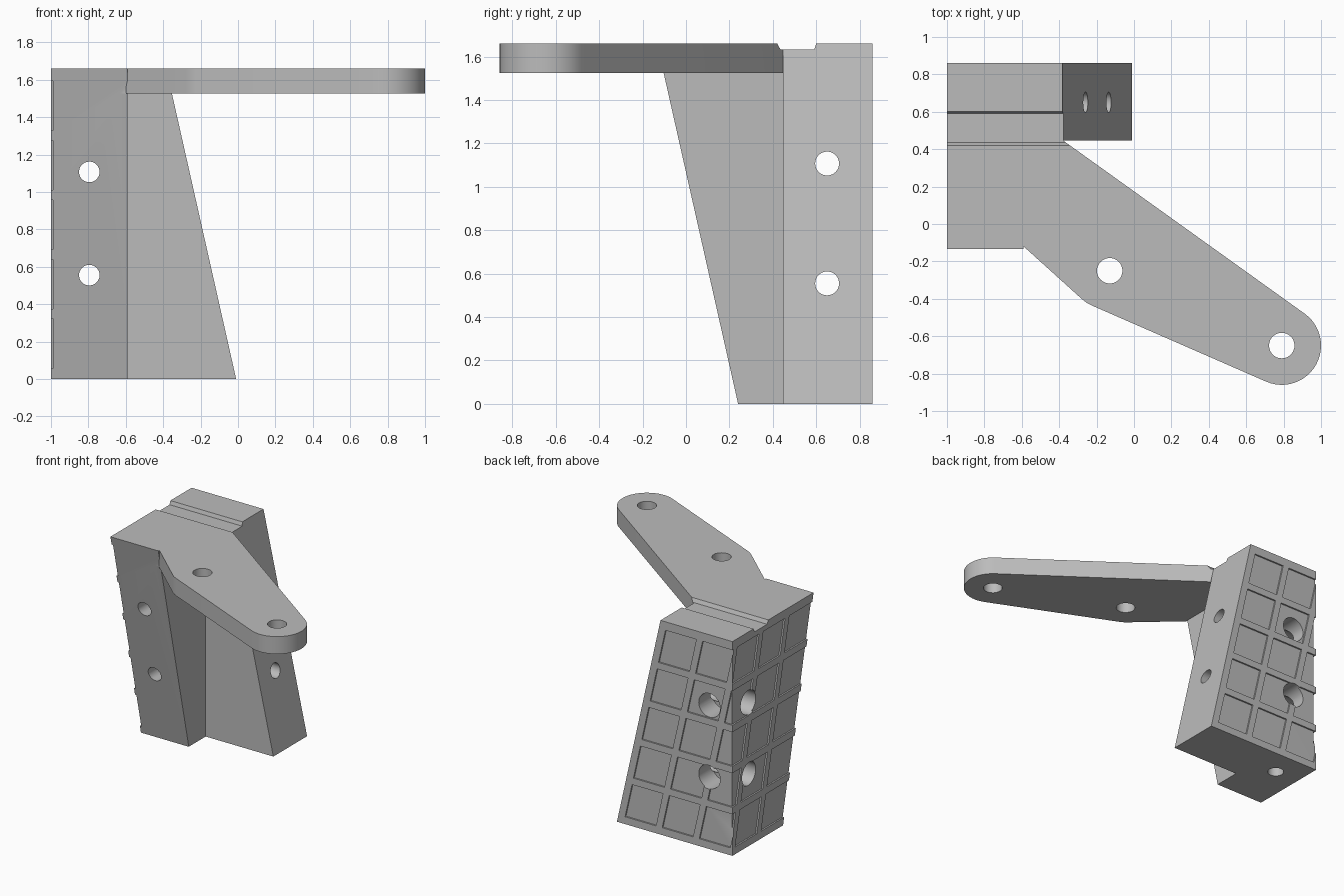
import bpy, bmesh, math
from mathutils import Matrix, Vector

cube = bpy.data.objects.get("Cube")
if cube:
    bpy.data.objects.remove(cube, do_unlink=True)

H = 1.66            # overall height
SLOPE = 0.225       # sideways lean of the tapered ends per unit of height
BACK, SIDE = 0.86, -1.0
HOLE_X, HOLE_Y = -0.795, 0.65
HOLE_ZS = (0.555, 1.107)

grey = bpy.data.materials.new("plain_grey")
grey.use_nodes = True
grey.diffuse_color = (0.5, 0.5, 0.5, 1)
grey.node_tree.nodes["Principled BSDF"].inputs["Base Color"].default_value = (0.5, 0.5, 0.5, 1)


def loft(bm, first, second):
    """Closed solid between two matching outlines."""
    a = [bm.verts.new(p) for p in first]
    b = [bm.verts.new(p) for p in second]
    bm.faces.new(a)
    bm.faces.new(b)
    for i in range(len(a)):
        j = (i + 1) % len(a)
        bm.faces.new((a[i], a[j], b[j], b[i]))


def cylinder(bm, start, end, radius):
    start, end = Vector(start), Vector(end)
    axis = end - start
    turn = axis.to_track_quat('Z', 'Y').to_matrix().to_4x4()
    bmesh.ops.create_cone(bm, cap_ends=True, segments=48, radius1=radius, radius2=radius,
                          depth=axis.length,
                          matrix=Matrix.Translation((start + end) / 2) @ turn)


def finish(bm, name):
    bmesh.ops.recalc_face_normals(bm, faces=bm.faces[:])
    mesh = bpy.data.meshes.new(name)
    bm.to_mesh(mesh)
    bm.free()
    mesh.materials.append(grey)
    obj = bpy.data.objects.new(name, mesh)
    bpy.context.collection.objects.link(obj)
    return obj


# L-shaped column whose two ends lean with height
def column_outline(z):
    end_x, end_y = -0.01 - SLOPE * z, 0.24 - SLOPE * z
    return [(SIDE, end_y, z), (-0.59, end_y, z), (-0.59, 0.447, z),
            (end_x, 0.447, z), (end_x, BACK, z), (SIDE, BACK, z)]


bm = bmesh.new()
loft(bm, column_outline(0), column_outline(H))
bracket = finish(bm, "bracket_body")

# Arm plate with a rounded tip
outline = [(-0.7, -0.09), (-0.6, -0.11), (-0.588, -0.122),
           (-0.28, -0.4), (-0.255, -0.42), (-0.225, -0.436)]
for i in range(25):
    a = math.radians(-113.5 + 167.5 * i / 24)
    outline.append((0.79 + 0.21 * math.cos(a), -0.65 + 0.21 * math.sin(a)))
outline += [(-0.38, 0.447), (-0.5, 0.535), (-0.7, 0.535)]
bm = bmesh.new()
loft(bm, [(x, y, 1.525) for x, y in outline], [(x, y, H) for x, y in outline])
arm = finish(bm, "arm_plate")

cutters = []

# Groove across the top
bm = bmesh.new()
groove = [(0.415, 1.67), (0.435, 1.632), (0.59, 1.632), (0.604, 1.67)]
loft(bm, [(-1.1, y, z) for y, z in groove], [(-0.2, y, z) for y, z in groove])
cutters.append(finish(bm, "groove_cutter"))

# Slanted grid of shallow cells wrapping around the back corner
PITCH, CELL, RIM, DEPTH = 0.318, 0.265, 0.057, 0.012


def back_point(u, z, d):
    return (-0.01 - SLOPE * z - u, BACK + d, z)


def side_point(u, z, d):
    return (SIDE - d, BACK - (u - 0.99 + SLOPE * z), z)


for name, place in (("back_cells", back_point), ("side_cells", side_point)):
    bm = bmesh.new()
    for col in range(5):
        u0 = RIM + col * PITCH
        u1 = u0 + CELL + (0.1 if col == 4 else 0)   # last column runs off the edge
        for row in range(5):
            z0 = RIM + row * PITCH
            z1 = z0 + CELL
            quad = [(u0, z0), (u1, z0), (u1, z1), (u0, z1)]
            loft(bm, [place(u, z, -DEPTH) for u, z in quad],
                 [place(u, z, 0.05) for u, z in quad])
    cutters.append(finish(bm, name))

# Bolt holes with wide counterbores, in both directions
bores = {
    "front_bolt_holes": [((HOLE_X, -0.5, z), (HOLE_X, 1.1, z), 0.055) for z in HOLE_ZS],
    "side_bolt_holes": [((-1.3, HOLE_Y, z), (0.3, HOLE_Y, z), 0.055) for z in HOLE_ZS],
    "back_counterbores": [((HOLE_X, 0.68, z), (HOLE_X, 1.1, z), 0.092) for z in HOLE_ZS],
    "side_counterbores": [((-1.3, HOLE_Y, z), (-0.82, HOLE_Y, z), 0.092) for z in HOLE_ZS],
    "upright_holes": [((-0.13, -0.25, 1.3), (-0.13, -0.25, 1.9), 0.068),
                      ((0.79, -0.65, 1.3), (0.79, -0.65, 1.9), 0.068),
                      ((HOLE_X, HOLE_Y, -0.2), (HOLE_X, HOLE_Y, 0.35), 0.058)],
}
for name, items in bores.items():
    bm = bmesh.new()
    for start, end, radius in items:
        cylinder(bm, start, end, radius)
    cutters.append(finish(bm, name))

# Join the arm, carve everything else, then bake the result
for tool in [arm] + cutters:
    mod = bracket.modifiers.new(tool.name, 'BOOLEAN')
    mod.operation = 'UNION' if tool is arm else 'DIFFERENCE'
    mod.solver = 'EXACT'
    mod.object = tool
    tool.hide_render = True

bpy.context.view_layer.update()
graph = bpy.context.evaluated_depsgraph_get()
baked = bpy.data.meshes.new_from_object(bracket.evaluated_get(graph))
bracket.modifiers.clear()
bracket.data = baked
for tool in [arm] + cutters:
    bpy.data.objects.remove(tool, do_unlink=True)

baked.materials.clear()
baked.materials.append(grey)
for face in baked.polygons:
    face.material_index = 0

bpy.ops.object.select_all(action='DESELECT')
bracket.select_set(True)
bpy.context.view_layer.objects.active = bracket
bpy.ops.object.shade_smooth_by_angle(angle=math.radians(25))
